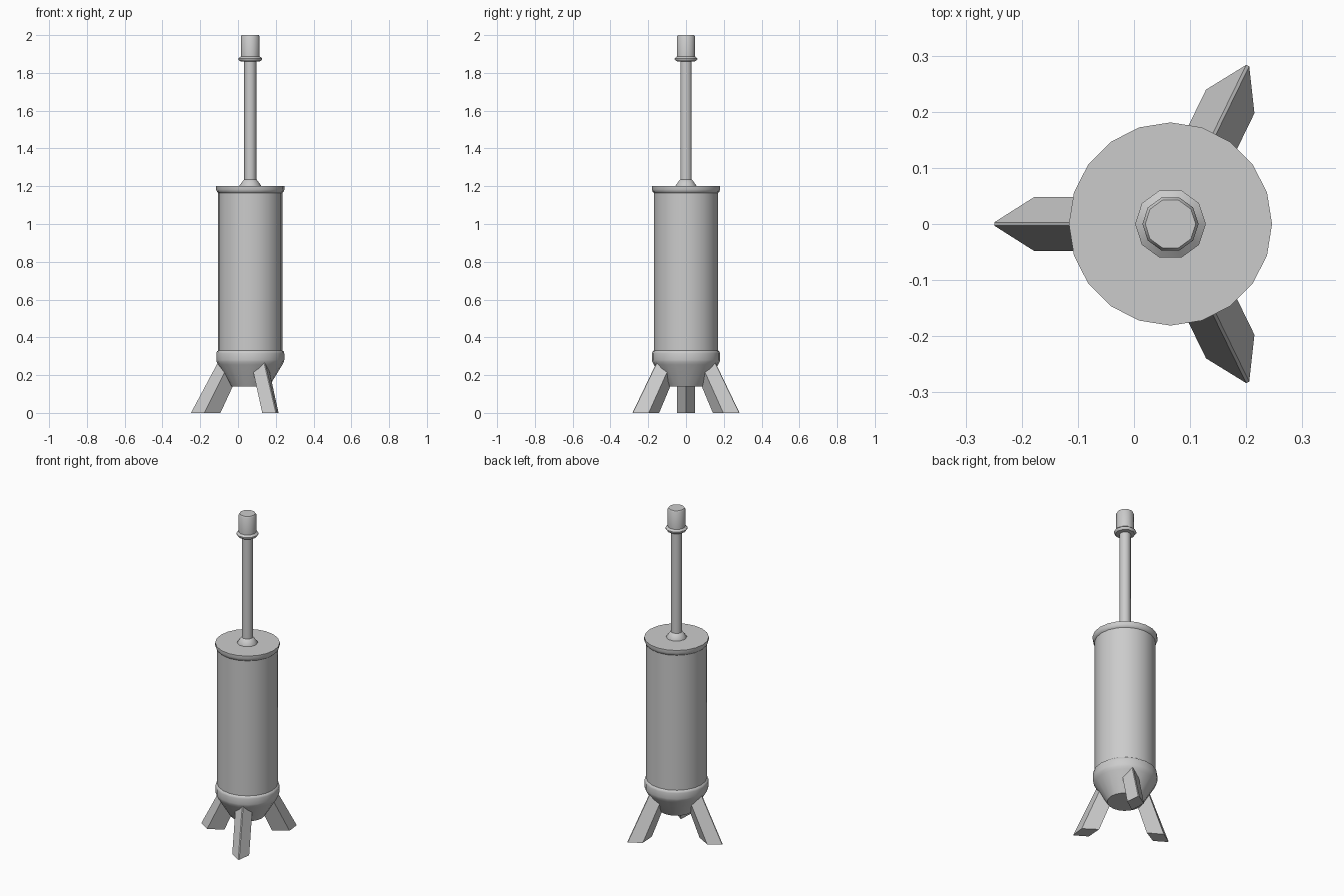
import bpy, bmesh, math

if "Cube" in bpy.data.objects:
    bpy.data.objects.remove(bpy.data.objects["Cube"])

AXIS_X = 0.065  # central axis of the round parts


def finish(name, bm, angle=40):
    bmesh.ops.recalc_face_normals(bm, faces=bm.faces[:])
    mesh = bpy.data.meshes.new(name)
    bm.to_mesh(mesh)
    bm.free()
    obj = bpy.data.objects.new(name, mesh)
    bpy.context.collection.objects.link(obj)
    obj.location.x = AXIS_X
    bpy.ops.object.select_all(action='DESELECT')
    obj.select_set(True)
    bpy.context.view_layer.objects.active = obj
    bpy.ops.object.shade_smooth_by_angle(angle=math.radians(angle))
    return obj


def lathe(name, profile, sides):
    """Turn (radius, z) points around the vertical axis and cap both ends."""
    bm = bmesh.new()
    rings = []
    for r, z in profile:
        rings.append([bm.verts.new((r * math.cos(2 * math.pi * i / sides),
                                    r * math.sin(2 * math.pi * i / sides), z))
                      for i in range(sides)])
    for a, b in zip(rings, rings[1:]):
        for i in range(sides):
            j = (i + 1) % sides
            bm.faces.new((a[i], a[j], b[j], b[i]))
    bm.faces.new(rings[0][::-1])
    bm.faces.new(rings[-1])
    return finish(name, bm)


def leg(name, angle_deg):
    """Diamond-section strut, leaning in towards the body."""
    bm = bmesh.new()
    foot = [(0.314, -0.003), (0.314, 0.003), (0.243, 0.048), (0.158, 0.0), (0.243, -0.048)]
    lean = [0.155, 0.155, 0.145, 0.135, 0.145]
    c, s = math.cos(math.radians(angle_deg)), math.sin(math.radians(angle_deg))

    def ring(z, k):
        return [bm.verts.new(((r - k * d) * c - p * s, (r - k * d) * s + p * c, z))
                for (r, p), d in zip(foot, lean)]

    low, high = ring(0, 0), ring(0.29, 1)
    for i in range(5):
        j = (i + 1) % 5
        bm.faces.new((low[i], low[j], high[j], high[i]))
    bm.faces.new(low[::-1])
    bm.faces.new(high)
    return finish(name, bm, 30)


# Canister with tapered base, lower band and top rim
lathe("canister", [
    (0.10, 0.14), (0.17, 0.255), (0.178, 0.27), (0.18, 0.28), (0.18, 0.315),
    (0.177, 0.325), (0.17, 0.33), (0.17, 1.165), (0.176, 1.17),
    (0.181, 1.182), (0.181, 1.20)], 20)

# Plunger rod with base collar, flange and grip
lathe("rod_collar", [(0.058, 1.195), (0.058, 1.203), (0.034, 1.235), (0.028, 1.237)], 10)
lathe("rod", [(0.032, 1.19), (0.032, 1.88)], 10)
lathe("grip", [
    (0.032, 1.86), (0.055, 1.862), (0.063, 1.872), (0.063, 1.877),
    (0.05, 1.887), (0.05, 1.992), (0.045, 2.0)], 10)

# Three splayed legs
for label, a in (("left_leg", 180), ("back_leg", 64), ("front_leg", -64)):
    leg(label, a)
